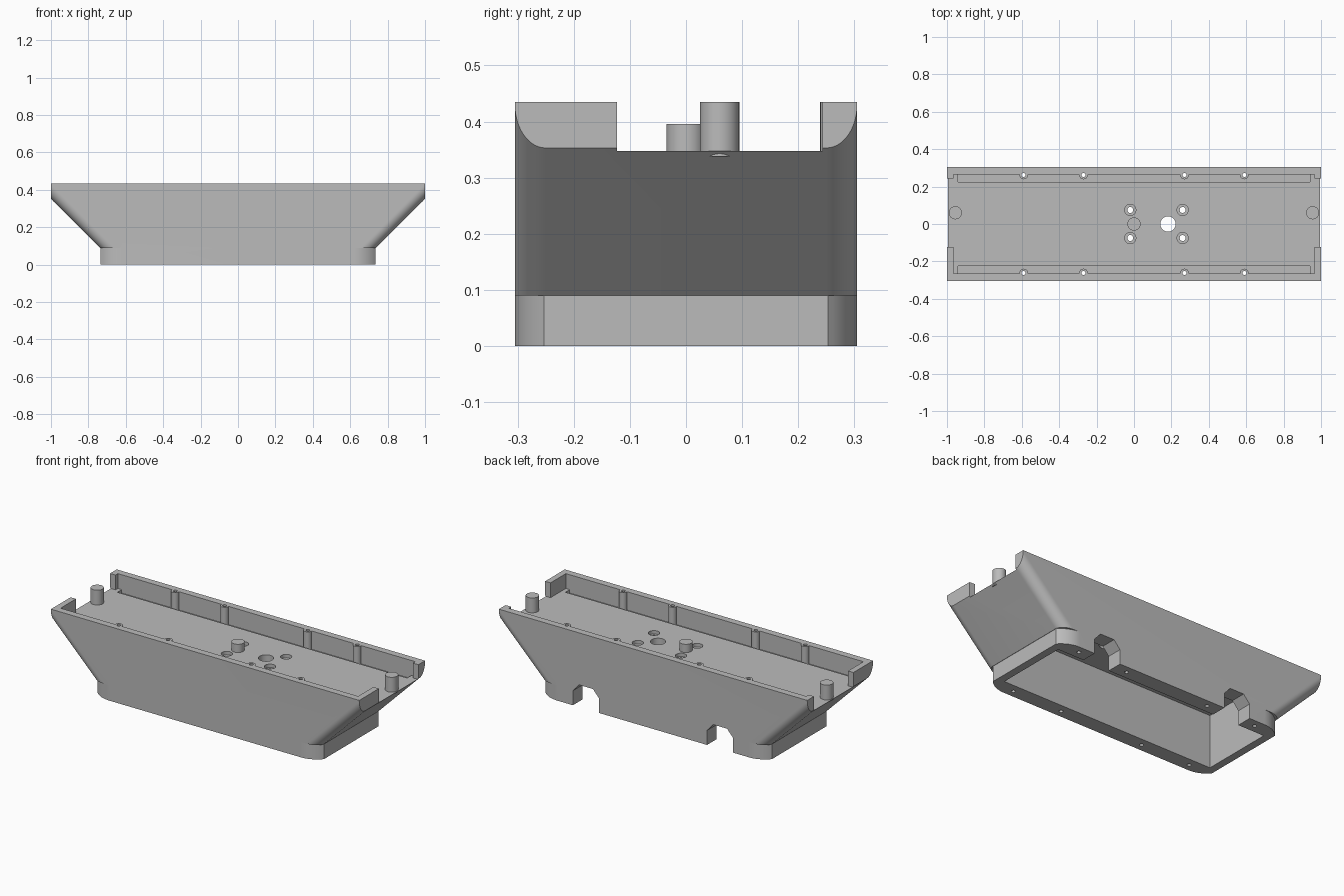
import bpy, bmesh, math

if "Cube" in bpy.data.objects:
    bpy.data.objects.remove(bpy.data.objects["Cube"], do_unlink=True)

grey = bpy.data.materials.new("plain_grey")
grey.use_nodes = True
grey.diffuse_color = (0.5, 0.5, 0.5, 1)
grey.node_tree.nodes["Principled BSDF"].inputs["Base Color"].default_value = (0.5, 0.5, 0.5, 1)

HALF_Y = 0.305
TOP, DECK, STEP = 0.435, 0.348, 0.09


def make(name, bm):
    bmesh.ops.recalc_face_normals(bm, faces=bm.faces)
    mesh = bpy.data.meshes.new(name)
    bm.to_mesh(mesh)
    bm.free()
    mesh.materials.append(grey)
    obj = bpy.data.objects.new(name, mesh)
    bpy.context.collection.objects.link(obj)
    return obj


def loft(name, lower, upper):
    """Closed solid between two rings of equal length."""
    bm = bmesh.new()
    a = [bm.verts.new(p) for p in lower]
    b = [bm.verts.new(p) for p in upper]
    bm.faces.new(a)
    bm.faces.new(b)
    for i in range(len(a)):
        j = (i + 1) % len(a)
        bm.faces.new((a[i], a[j], b[j], b[i]))
    return make(name, bm)


def box(x0, x1, y0, y1, z0, z1):
    ring = [(x0, y0), (x1, y0), (x1, y1), (x0, y1)]
    return loft("block", [(x, y, z0) for x, y in ring], [(x, y, z1) for x, y in ring])


def cylinder(name, x, y, r, z0, z1, sides=32):
    ring = [(x + r * math.cos(math.tau * i / sides), y + r * math.sin(math.tau * i / sides))
            for i in range(sides)]
    return loft(name, [(px, py, z0) for px, py in ring], [(px, py, z1) for px, py in ring])


def combine(target, tool, operation):
    mod = target.modifiers.new("combine", "BOOLEAN")
    mod.operation = operation
    mod.solver = "EXACT"
    mod.object = tool
    deps = bpy.context.evaluated_depsgraph_get()
    deps.update()
    mesh = bpy.data.meshes.new_from_object(target.evaluated_get(deps))
    target.modifiers.clear()
    target.data = mesh
    bpy.data.objects.remove(tool, do_unlink=True)


def cut(target, tool):
    combine(target, tool, "DIFFERENCE")


def ring_from_corner(corner, z):
    """Mirror one corner curve (end face to side face) into a full outline."""
    back = corner[::-1]
    pts = corner + [(-x, y) for x, y in back]
    pts += [(-x, -y) for x, y in corner] + [(x, -y) for x, y in back]
    return [(x, y, z) for x, y in pts]


def hull_ring(z):
    # 45 degree end slope with a rounded edge
    end, r, n = 0.737 + z - STEP, 0.055, 12
    corner = []
    for i in range(n + 1):
        t = math.pi / 2 * i / n
        corner.append((end - r * math.sqrt(2) * (1 - math.cos(t)), HALF_Y - r + r * math.sin(t)))
    return ring_from_corner(corner, z)


def base_ring(z):
    # shallow arc at each corner, tangent to the long sides
    r, n = 0.153, 10
    start = math.asin(0.115 / r)
    corner = [(0.62 + r * math.sin(start * (1 - i / n)),
               HALF_Y - r + r * math.cos(start * (1 - i / n))) for i in range(n + 1)]
    return ring_from_corner(corner, z)


# Hull with upright ends, joined to the base
hull = loft("hull", hull_ring(STEP), hull_ring(TOP))
combine(hull, box(-1, 1, -0.5, 0.5, -0.1, 0.6), "INTERSECT")
combine(hull, loft("base", base_ring(0), base_ring(0.12)), "UNION")

# Deck recess, open gap at both ends, and hollow underside
cut(hull, box(-0.965, 0.965, -0.265, 0.265, DECK, 0.6))
cut(hull, box(-1.1, 1.1, -0.123, 0.243, DECK, 0.6))
cut(hull, box(-0.69, 0.69, -0.215, 0.215, -0.1, 0.31))

# Groove along the foot of each side wall
for s in (-1, 1):
    y0, y1 = sorted((s * 0.225, s * 0.265))
    cut(hull, box(-0.94, 0.94, y0, y1, DECK - 0.02, DECK + 0.05))

# Screw bosses on the walls, drilled right through
for x in (-0.59, -0.27, 0.27, 0.59):
    for y in (-0.262, 0.262):
        combine(hull, cylinder("boss", x, y, 0.023, 0.31, TOP, 24), "UNION")
        cut(hull, cylinder("drill", x, y, 0.011, -0.1, 0.6, 16))

# Counterbored holes and cable hole in the deck
for x in (-0.02, 0.26):
    for y in (-0.075, 0.075):
        cut(hull, cylinder("counterbore", x, y, 0.03, DECK - 0.02, 0.5))
        cut(hull, cylinder("drill", x, y, 0.016, 0.25, 0.5, 20))
cut(hull, cylinder("drill", 0.182, 0, 0.041, 0.25, 0.5))

# Two notches through the back wall
arch = [(-0.085, -0.1), (-0.085, 0.085), (-0.045, 0.13),
        (0.045, 0.13), (0.085, 0.085), (0.085, -0.1)]
for cx in (-0.435, 0.435):
    cut(hull, loft("notch", [(cx + x, 0.18, z) for x, z in arch],
                   [(cx + x, 0.4, z) for x, z in arch]))

# Locating pegs on the deck
parts = [hull,
         cylinder("centre_peg", 0, 0, 0.035, DECK - 0.01, 0.396),
         cylinder("left_peg", 0.955, 0.06, 0.035, DECK - 0.01, TOP),
         cylinder("right_peg", -0.955, 0.06, 0.035, DECK - 0.01, TOP)]

for obj in parts:
    bpy.ops.object.select_all(action="DESELECT")
    obj.select_set(True)
    bpy.context.view_layer.objects.active = obj
    bpy.ops.object.shade_smooth_by_angle(angle=math.radians(30))
